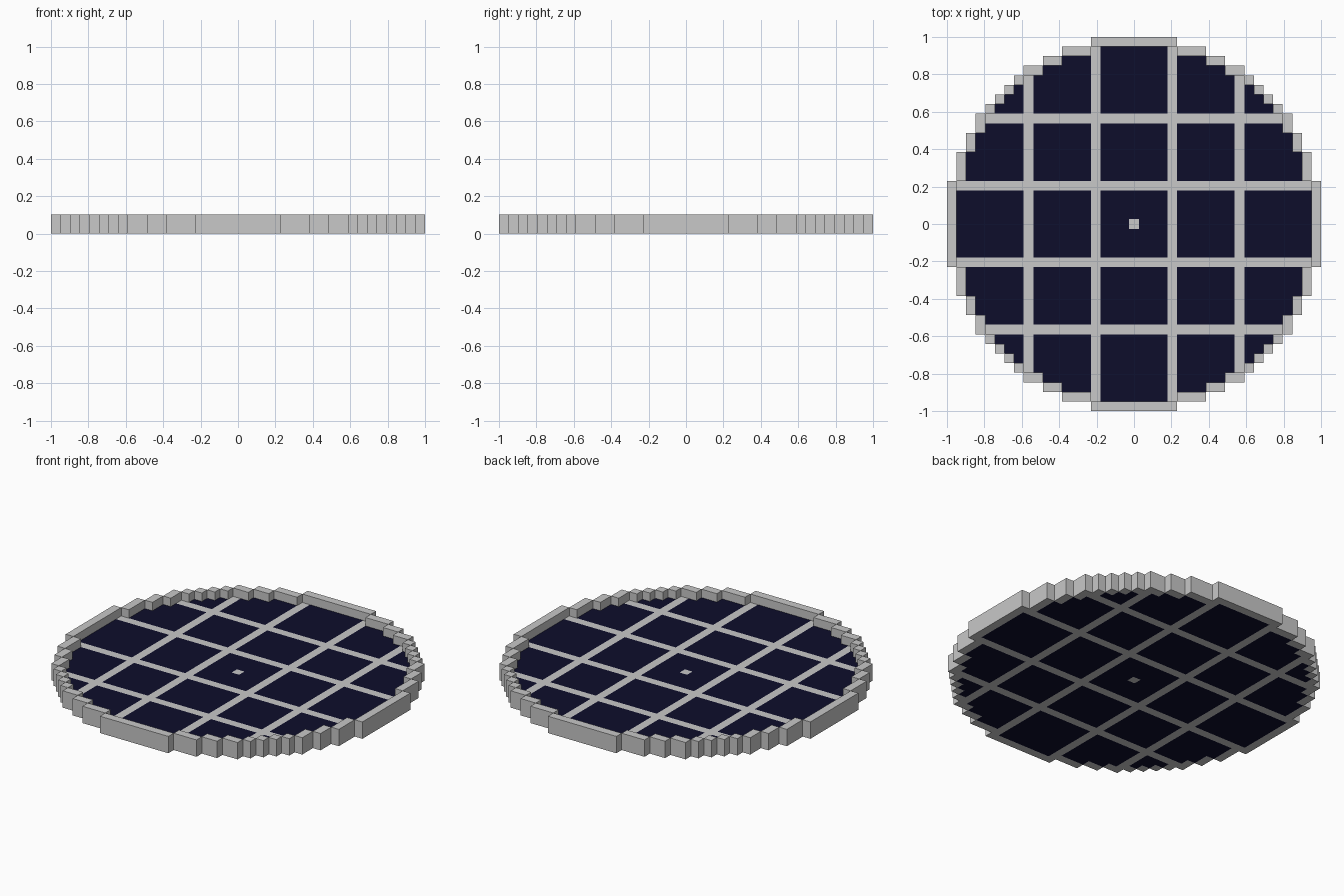
import bpy, bmesh

if "Cube" in bpy.data.objects:
    bpy.data.objects.remove(bpy.data.objects["Cube"])

N = 19                      # cells from centre to edge
C = 2.0 / (2 * N + 1)       # cell size
LINES = (4, 11)             # grid line offsets from the centre
SIDES = ((1, 0), (-1, 0), (0, 1), (0, -1))


def material(name, rgb):
    m = bpy.data.materials.new(name)
    m.diffuse_color = (*rgb, 1.0)
    m.use_nodes = True
    m.node_tree.nodes["Principled BSDF"].inputs["Base Color"].default_value = m.diffuse_color
    return m


light_grey = material("light grey", (0.58, 0.58, 0.58))
dark_navy = material("dark navy", (0.004, 0.004, 0.024))


def inside(i, j):
    return i * i + j * j < (N + 0.5) ** 2


def is_rim(i, j):
    return inside(i, j) and not all(inside(i + a, j + b) for a, b in SIDES)


def height(i, j):
    """Height in cells: rim is two high, floor is one high."""
    return 0 if not inside(i, j) else 2 if is_rim(i, j) else 1


def part_of(i, j):
    if is_rim(i, j):
        return "stepped_rim"
    if (i, j) == (0, 0):
        return "centre_stud"
    if abs(i) in LINES or abs(j) in LINES:
        return "floor_grid"
    return "floor_tiles"


def build(name, cells, mat):
    """Make one part from its cells, keeping only the exposed faces."""
    bm = bmesh.new()

    def quad(pts):
        bm.faces.new([bm.verts.new((x * C, y * C, z * C)) for x, y, z in pts])

    for i, j in cells:
        h = height(i, j)
        x0, x1, y0, y1 = i - .5, i + .5, j - .5, j + .5
        quad([(x0, y0, h), (x1, y0, h), (x1, y1, h), (x0, y1, h)])
        quad([(x0, y1, 0), (x1, y1, 0), (x1, y0, 0), (x0, y0, 0)])
        for a, b in SIDES:
            low = height(i + a, j + b)
            if low < h:
                cx, cy = i + a / 2, j + b / 2
                px, py = -b / 2, a / 2      # along the side, outward winding
                quad([(cx - px, cy - py, low), (cx + px, cy + py, low),
                      (cx + px, cy + py, h), (cx - px, cy - py, h)])
    bmesh.ops.remove_doubles(bm, verts=bm.verts, dist=1e-5)
    me = bpy.data.meshes.new(name)
    bm.to_mesh(me)
    bm.free()
    me.materials.append(mat)
    bpy.context.collection.objects.link(bpy.data.objects.new(name, me))


# Sort the disc's cells into parts
parts = {}
for i in range(-N, N + 1):
    for j in range(-N, N + 1):
        if inside(i, j):
            parts.setdefault(part_of(i, j), []).append((i, j))

for name, cells in parts.items():
    build(name, cells, dark_navy if name == "floor_tiles" else light_grey)
